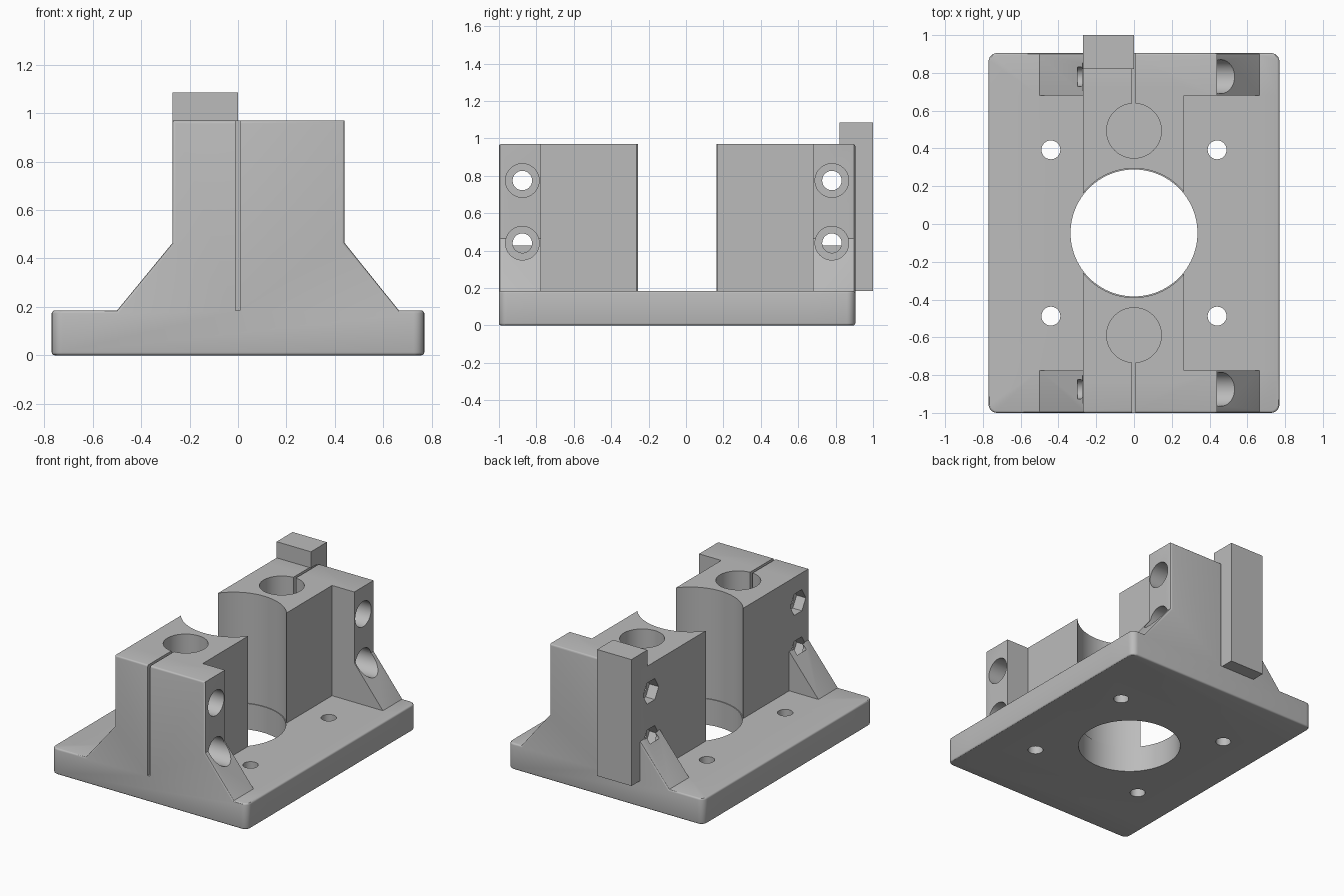
import bpy, bmesh, math
from mathutils import Matrix, Vector

cube = bpy.data.objects.get("Cube")
if cube:
    bpy.data.objects.remove(cube)

grey = bpy.data.materials.new("neutral_grey")
grey.use_nodes = True
grey.diffuse_color = (0.5, 0.5, 0.5, 1)
grey.node_tree.nodes["Principled BSDF"].inputs["Base Color"].default_value = (0.5, 0.5, 0.5, 1)

W, FRONT, BACK, BASE, TOP = 0.77, -1.0, 0.905, 0.185, 0.97
FLANGE = 0.225          # thickness of the clamping flanges
CY = (FRONT + BACK) / 2  # symmetry plane of the two clamps


def finish(name, bm):
    bmesh.ops.recalc_face_normals(bm, faces=bm.faces)
    mesh = bpy.data.meshes.new(name)
    bm.to_mesh(mesh)
    bm.free()
    obj = bpy.data.objects.new(name, mesh)
    bpy.context.collection.objects.link(obj)
    mesh.materials.append(grey)
    return obj


def box(name, x, y, z):
    bm = bmesh.new()
    bmesh.ops.create_cube(bm, size=1)
    for v in bm.verts:
        v.co = [(a + b) / 2 + c * (b - a) for c, (a, b) in zip(v.co, (x, y, z))]
    return finish(name, bm)


def rod(name, centre, radius, length, axis="Z", sides=64):
    bm = bmesh.new()
    turn = Matrix.Rotation(math.pi / 2, 4, "Y") if axis == "X" else Matrix()
    bmesh.ops.create_cone(bm, cap_ends=True, segments=sides, radius1=radius, radius2=radius,
                          depth=length, matrix=Matrix.Translation(centre) @ turn)
    if axis == "X" and sides == 6:   # nut corners point along y
        pts = [v.co for v in bm.verts]
        if max(p.y for p in pts) - centre[1] < radius * 0.95:
            c = Vector(centre)
            bmesh.ops.rotate(bm, verts=bm.verts, cent=c, matrix=Matrix.Rotation(math.pi / 6, 3, "X"))
    return finish(name, bm)


def boolean(target, tool, operation):
    mod = target.modifiers.new(operation.title(), "BOOLEAN")
    mod.operation, mod.solver, mod.object = operation, "EXACT", tool
    bpy.context.view_layer.objects.active = target
    bpy.ops.object.modifier_apply(modifier=mod.name)
    bpy.data.objects.remove(tool)


def near(edge, axis, value):
    return all(abs(v.co[axis] - value) < 1e-4 for v in edge.verts)


def end_slab(name, outer, inner):
    """Base end, flange and gussets as one profile with softened outer edges."""
    profile = [(-W, 0), (W, 0), (W, BASE), (0.665, BASE), (0.44, 0.465), (0.44, TOP),
               (-0.27, TOP), (-0.27, 0.465), (-0.5, BASE), (-W, BASE)]
    bm = bmesh.new()
    face = bm.faces.new([bm.verts.new((x, outer, z)) for x, z in profile])
    ext = bmesh.ops.extrude_face_region(bm, geom=[face], use_keep_orig=True)
    for v in ext["geom"]:
        if isinstance(v, bmesh.types.BMVert):
            v.co.y = inner
    bmesh.ops.recalc_face_normals(bm, faces=bm.faces)
    corners = [e for e in bm.edges if near(e, 1, outer) and (near(e, 0, W) or near(e, 0, -W))]
    bmesh.ops.bevel(bm, geom=corners, offset=0.045, segments=6, profile=0.5, affect="EDGES")
    rim = []
    for e in bm.edges:
        if near(e, 1, inner) or len(e.link_faces) != 2:
            continue
        sharp = e.calc_face_angle(0) > math.radians(40)
        side = near(e, 2, 0) or (near(e, 2, BASE) and all(abs(v.co.x) > 0.7 for v in e.verts))
        if sharp and (near(e, 1, outer) or side):
            rim.append(e)
    bmesh.ops.bevel(bm, geom=rim, offset=0.012, segments=3, profile=0.5, affect="EDGES")
    return finish(name, bm)


def middle_plate(y0, y1):
    obj = box("plate", (-W, W), (y0, y1), (0, BASE))
    bm = bmesh.new()
    bm.from_mesh(obj.data)
    sides = [e for e in bm.edges if near(e, 0, W) or near(e, 0, -W)]
    sides = [e for e in sides if near(e, 2, 0) or near(e, 2, BASE)]
    bmesh.ops.bevel(bm, geom=sides, offset=0.012, segments=3, profile=0.5, affect="EDGES")
    bm.to_mesh(obj.data)
    bm.free()
    return obj


# Solid body: plate, two flanged ends and two clamp blocks
body = middle_plate(FRONT + FLANGE, BACK - FLANGE)
body.name = "clamp_bracket"
for outer, sign in ((FRONT, 1), (BACK, -1)):
    inner = outer + sign * FLANGE
    boolean(body, end_slab("end", outer, inner), "UNION")
    span = sorted((inner - sign * 0.05, CY + sign * -0.02))
    boolean(body, box("block", (-0.27, 0.265), span, (BASE - 0.05, TOP)), "UNION")

# Large central bore, slightly wider above the plate
boolean(body, rod("bore", (0, CY, 0.5), 0.336, 2, sides=96), "DIFFERENCE")
boolean(body, rod("scallop", (0, CY, BASE + 0.5), 0.342, 1, sides=96), "DIFFERENCE")

for outer, sign in ((FRONT, 1), (BACK, -1)):
    # Rod sockets and clamping slits
    rod_y, bolt_y = CY - sign * 0.541, outer + sign * 0.125
    boolean(body, rod("socket", (0, rod_y, BASE + 0.5), 0.145, 1), "DIFFERENCE")
    slit = sorted((outer - sign * 0.1, rod_y))
    boolean(body, box("slit", (-0.011, 0.009), slit, (BASE, 1.2)), "DIFFERENCE")
    # Bolt holes, counterbores and nut pockets
    for z in (0.775, 0.44):
        boolean(body, rod("bolt_hole", (0.1, bolt_y, z), 0.052, 0.8, "X", 32), "DIFFERENCE")
        boolean(body, rod("counterbore", (0.6, bolt_y, z), 0.09, 0.74, "X", 48), "DIFFERENCE")
        boolean(body, rod("nut_pocket", (-0.235, bolt_y, z), 0.087, 0.074, "X", 6), "DIFFERENCE")
    # Mounting holes
    for x in (-0.44, 0.44):
        boolean(body, rod("mount_hole", (x, CY - sign * 0.44, 0), 0.05, 1, sides=32), "DIFFERENCE")

# Stop tab behind the back flange, hooked over its top
tab = box("stop_tab", (-0.27, 0), (BACK - 0.014, 1.0), (BASE, 1.085))
boolean(tab, box("hook", (-0.27, 0), (0.82, 0.95), (TOP, 1.085)), "UNION")

for obj in (body, tab):
    bpy.ops.object.select_all(action="DESELECT")
    obj.select_set(True)
    bpy.context.view_layer.objects.active = obj
    bpy.ops.object.shade_smooth_by_angle(angle=math.radians(30))
